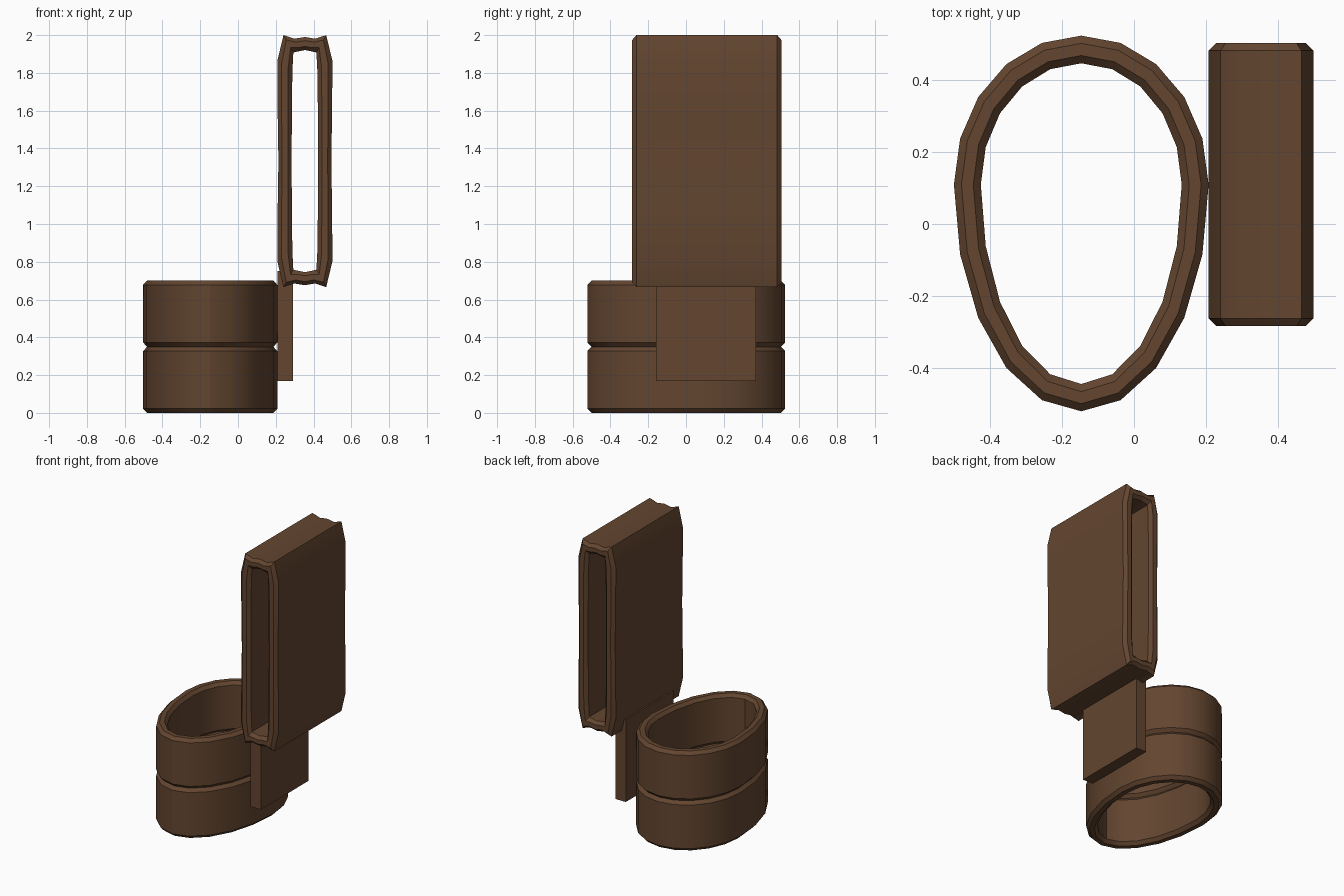
import bpy, bmesh, math

if "Cube" in bpy.data.objects:
    bpy.data.objects.remove(bpy.data.objects["Cube"])

brown = bpy.data.materials.new("brown leather")
brown.diffuse_color = (0.125, 0.060, 0.029, 1)
brown.use_nodes = True
brown.node_tree.nodes["Principled BSDF"].inputs["Base Color"].default_value = brown.diffuse_color


def finish(bm, name):
    bmesh.ops.recalc_face_normals(bm, faces=bm.faces)
    me = bpy.data.meshes.new(name)
    bm.to_mesh(me)
    bm.free()
    me.materials.append(brown)
    ob = bpy.data.objects.new(name, me)
    bpy.context.collection.objects.link(ob)
    bpy.ops.object.select_all(action='DESELECT')
    ob.select_set(True)
    bpy.context.view_layer.objects.active = ob
    bpy.ops.object.shade_smooth_by_angle(angle=math.radians(30))
    return ob


def band(name, outer, inner, d0, d1, place, c=0.022, t=0.28):
    """Closed band with chamfered rims between two matching outlines."""
    section = [(0, d0 + c), (0, d1 - c), (t, d1), (1 - t, d1),
               (1, d1 - c), (1, d0 + c), (1 - t, d0), (t, d0)]
    bm = bmesh.new()
    rows = [[bm.verts.new(place(o[0] + (i[0] - o[0]) * s,
                                o[1] + (i[1] - o[1]) * s, d))
             for s, d in section] for o, i in zip(outer, inner)]
    n, m = len(rows), len(section)
    for a in range(n):
        for b in range(m):
            p, q = rows[a], rows[(a + 1) % n]
            bm.faces.new((p[b], q[b], q[(b + 1) % m], p[(b + 1) % m]))
    return finish(bm, name)


def egg(rx, back, front, n=20):
    pts = []
    for k in range(n):
        a = 2 * math.pi * k / n
        c = math.cos(a)
        pts.append((rx * math.sin(a), c * (back if c > 0 else front)))
    return pts


def mirror4(q):
    """Quadrant from top centre to right middle, mirrored into a loop."""
    right = q + [(x, -z) for x, z in reversed(q[:-1])]
    return right + [(-x, z) for x, z in reversed(right[1:-1])]


# two stacked egg-shaped rings
for name, z in (("lower_ring", 0.0), ("upper_ring", 0.35)):
    band(name, egg(0.355, 0.415, 0.632), egg(0.28, 0.338, 0.556), z, z + 0.35,
         lambda x, y, d: (x - 0.147, y + 0.11, d))

# tall flat loop, open front to back
loop_out = mirror4([(0, 0.657), (0.055, 0.648), (0.113, 0.667),
                    (0.146, 0.53), (0.144, 0.25), (0.140, 0)])
loop_in = mirror4([(0, 0.588), (0.03, 0.582), (0.061, 0.575),
                   (0.066, 0.48), (0.069, 0.25), (0.070, 0)])
band("belt_loop", loop_out, loop_in, -0.285, 0.505,
     lambda x, z, d: (x + 0.354, d, z + 1.333))

# plate joining the rings to the loop
bm = bmesh.new()
bmesh.ops.create_cube(bm, size=1)
bmesh.ops.scale(bm, verts=bm.verts, vec=(0.08, 0.53, 0.58))
bmesh.ops.translate(bm, verts=bm.verts, vec=(0.25, 0.105, 0.46))
finish(bm, "connecting_plate")
